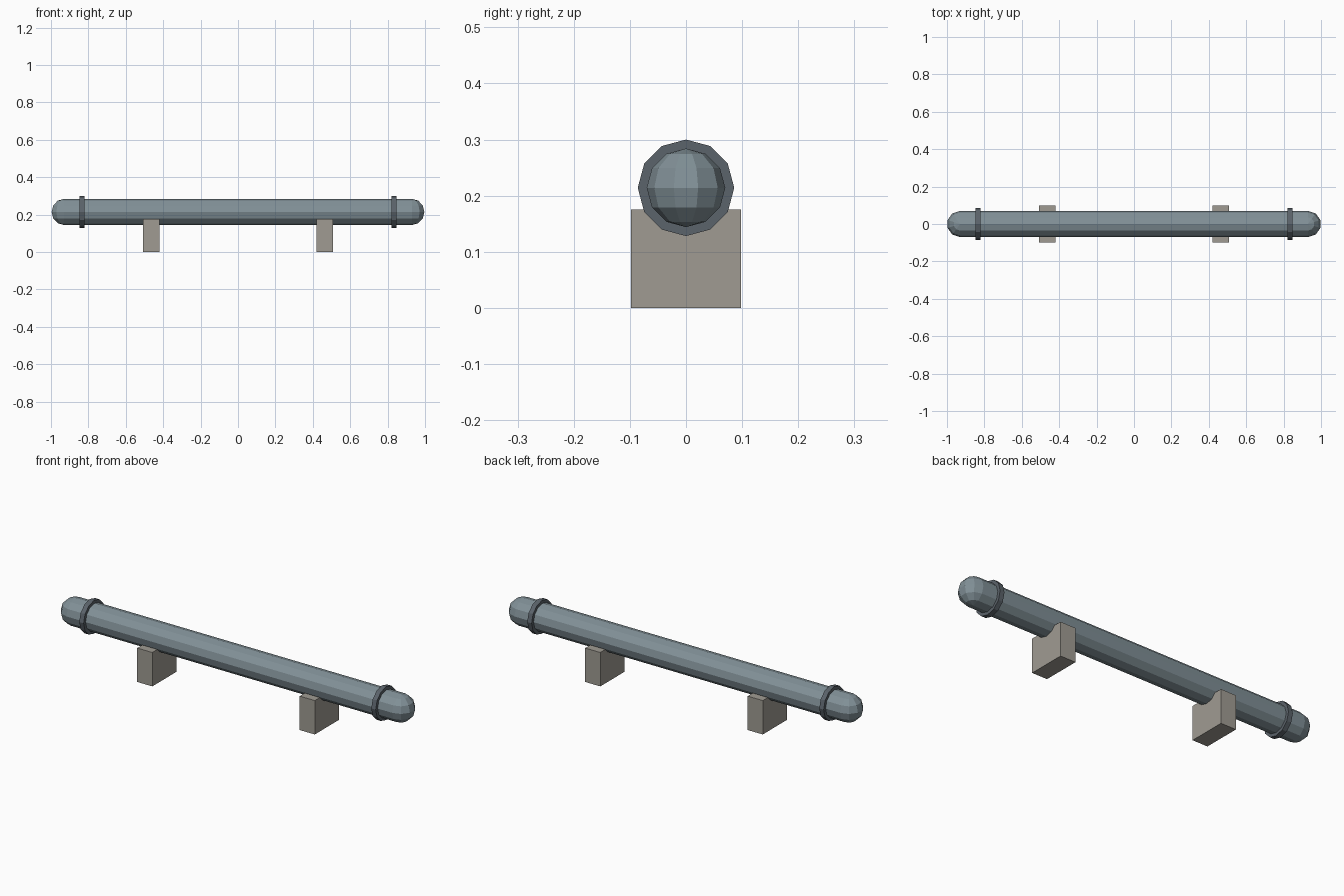
import bpy
from math import pi

cube = bpy.data.objects.get("Cube")
if cube:
    bpy.data.objects.remove(cube, do_unlink=True)


def material(name, color):
    mat = bpy.data.materials.new(name)
    mat.use_nodes = True
    mat.diffuse_color = (*color, 1)
    mat.node_tree.nodes["Principled BSDF"].inputs["Base Color"].default_value = (*color, 1)
    return mat


steel = material("blue grey steel", (0.22, 0.28, 0.31))
dark = material("dark steel", (0.105, 0.125, 0.145))
concrete = material("concrete", (0.35, 0.33, 0.29))

AXIS_Z = 0.214   # height of the pipe axis
RADIUS = 0.07
CAP_X = 0.93


def finish(name, mat):
    obj = bpy.context.object
    obj.name = name
    obj.data.materials.append(mat)
    return obj


def rod(name, x, radius, length, mat):
    """Twelve-sided cylinder lying along x."""
    bpy.ops.mesh.primitive_cylinder_add(vertices=12, radius=radius, depth=length,
                                        location=(x, 0, AXIS_Z), rotation=(0, pi / 2, 0))
    return finish(name, mat)


# Main pipe
rod("pipe", 0, RADIUS, 2 * CAP_X, steel)

for side, s in (("left", 1), ("right", -1)):
    # Rounded end: its first meridian points outward along x
    bpy.ops.mesh.primitive_uv_sphere_add(segments=10, ring_count=6, radius=RADIUS,
                                         location=(s * CAP_X, 0, AXIS_Z))
    finish(side + "_end_cap", steel)

    # Flange collar
    rod(side + "_flange", s * 0.834, 0.086, 0.025, dark)

    # Support block under the pipe
    bpy.ops.mesh.primitive_cube_add(size=1, location=(s * 0.464, 0, 0.0875))
    block = finish(side + "_support", concrete)
    block.scale = (0.086, 0.196, 0.175)
